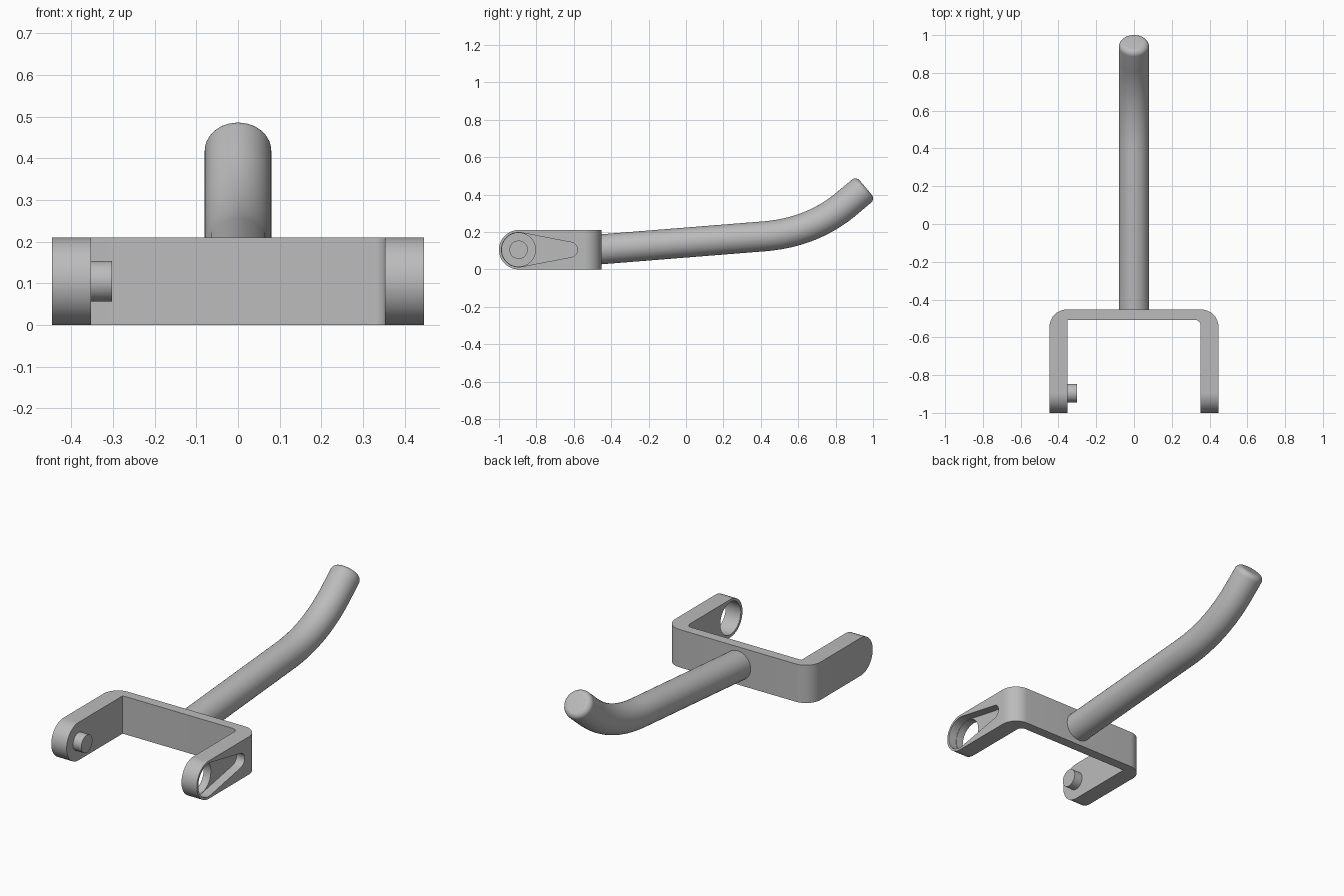
import bpy, bmesh
from math import sin, cos, acos, pi, radians
from mathutils import Vector

cube = bpy.data.objects.get("Cube")
if cube:
    bpy.data.objects.remove(cube, do_unlink=True)

GREY = (0.5, 0.5, 0.5, 1.0)
mat = bpy.data.materials.new("plain grey")
mat.use_nodes = True
mat.diffuse_color = GREY
mat.node_tree.nodes["Principled BSDF"].inputs["Base Color"].default_value = GREY

HEIGHT = 0.21          # bracket height
MID = HEIGHT / 2
HOLE_Y = -1 + MID      # centre of the rounded arm ends
OUT, INN = 0.447, 0.353
BACK, WALL = -0.453, -0.508


def finish(name, bm):
    bmesh.ops.recalc_face_normals(bm, faces=bm.faces)
    mesh = bpy.data.meshes.new(name)
    bm.to_mesh(mesh)
    bm.free()
    obj = bpy.data.objects.new(name, mesh)
    bpy.context.collection.objects.link(obj)
    mesh.materials.append(mat)
    return obj


def arc(cx, cy, r, a0, a1, n=12):
    return [(cx + r * cos(a0 + (a1 - a0) * i / n),
             cy + r * sin(a0 + (a1 - a0) * i / n)) for i in range(n + 1)]


def prism(name, points, axis, lo, hi):
    """Extrude an outline along x (points are y, z) or z (points are x, y)."""
    bm = bmesh.new()
    place = (lambda p: (lo, *p)) if axis == "x" else (lambda p: (*p, lo))
    face = bm.faces.new([bm.verts.new(place(p)) for p in points])
    out = bmesh.ops.extrude_face_region(bm, geom=[face])
    shift = Vector((hi - lo, 0, 0)) if axis == "x" else Vector((0, 0, hi - lo))
    bmesh.ops.translate(bm, vec=shift,
                        verts=[v for v in out["geom"] if isinstance(v, bmesh.types.BMVert)])
    return finish(name, bm)


def select_only(obj):
    bpy.ops.object.select_all(action="DESELECT")
    obj.select_set(True)
    bpy.context.view_layer.objects.active = obj


def boolean(obj, cutter, operation):
    mod = obj.modifiers.new("cut", "BOOLEAN")
    mod.operation, mod.object, mod.solver = operation, cutter, "EXACT"
    select_only(obj)
    bpy.ops.object.modifier_apply(modifier=mod.name)
    bpy.data.objects.remove(cutter, do_unlink=True)


def smooth(obj):
    select_only(obj)
    bpy.ops.object.shade_smooth_by_angle(angle=radians(30))


# U-shaped bracket seen from above
R_OUT, R_IN = 0.09, 0.03
outline = [(-OUT, -1.1), (-INN, -1.1), (-INN, WALL)]
outline += arc(INN - R_IN, WALL - R_IN, R_IN, pi / 2, 0)
outline += [(INN, -1.1), (OUT, -1.1)]
outline += arc(OUT - R_OUT, BACK - R_OUT, R_OUT, 0, pi / 2)
outline += arc(R_OUT - OUT, BACK - R_OUT, R_OUT, pi / 2, pi)
bracket = prism("bracket", outline, "z", -0.1, 0.4)

# Round the arm ends with a side profile
side = [(-0.3, 0), (-0.3, HEIGHT)] + arc(HOLE_Y, MID, MID, pi / 2, 3 * pi / 2, 32)
boolean(bracket, prism("side_cutter", side, "x", -0.6, 0.6), "INTERSECT")

# Tapered pocket in the outer face of the left arm, then the round through hole
BIG, SMALL, REACH = 0.092, 0.04, 0.275
a = acos((BIG - SMALL) / REACH)
pocket = arc(HOLE_Y, MID, BIG, a, 2 * pi - a, 40) + arc(HOLE_Y + REACH, MID, SMALL, -a, a, 20)
boolean(bracket, prism("pocket_cutter", pocket, "x", OUT - 0.05, 0.6), "DIFFERENCE")
hole = arc(HOLE_Y, MID, 0.09, 0, 2 * pi, 56)[:-1]
boolean(bracket, prism("hole_cutter", hole, "x", 0.25, 0.7), "DIFFERENCE")
smooth(bracket)

# Pin on the inner face of the right arm
pin = prism("pin", arc(HOLE_Y, MID, 0.049, 0, 2 * pi, 40)[:-1], "x", -INN - 0.02, -0.302)
smooth(pin)

# Handle: straight shaft, smooth upward bend, rounded tip
RADIUS, FILLET, SIDES = 0.08, 0.03, 40
start, corner, tip = Vector((-0.47, 0.106)), Vector((0.675, 0.197)), Vector((0.961, 0.437))
d0, d1 = (corner - start).normalized(), (tip - corner).normalized()
p0, p1 = corner - d0 * 0.26, corner + d1 * 0.24
rings = [(start, d0, RADIUS)]
for i in range(25):
    t = i / 24
    pos = p0 * (1 - t) ** 2 + corner * 2 * t * (1 - t) + p1 * t ** 2
    rings.append((pos, ((corner - p0) * (1 - t) + (p1 - corner) * t).normalized(), RADIUS))
for i in range(9):
    q = i / 8 * pi / 2
    rings.append((tip - d1 * FILLET * (1 - sin(q)), d1, RADIUS - FILLET * (1 - cos(q))))

bm = bmesh.new()
loops = []
for pos, d, r in rings:
    loop = []
    for k in range(SIDES):
        u = 2 * pi * k / SIDES
        lift = r * sin(u)
        loop.append(bm.verts.new((r * cos(u), pos.x - d.y * lift, pos.y + d.x * lift)))
    loops.append(loop)
for low, high in zip(loops, loops[1:]):
    for k in range(SIDES):
        n = (k + 1) % SIDES
        bm.faces.new((low[k], low[n], high[n], high[k]))
bm.faces.new(loops[0])
bm.faces.new(loops[-1])
smooth(finish("handle", bm))
